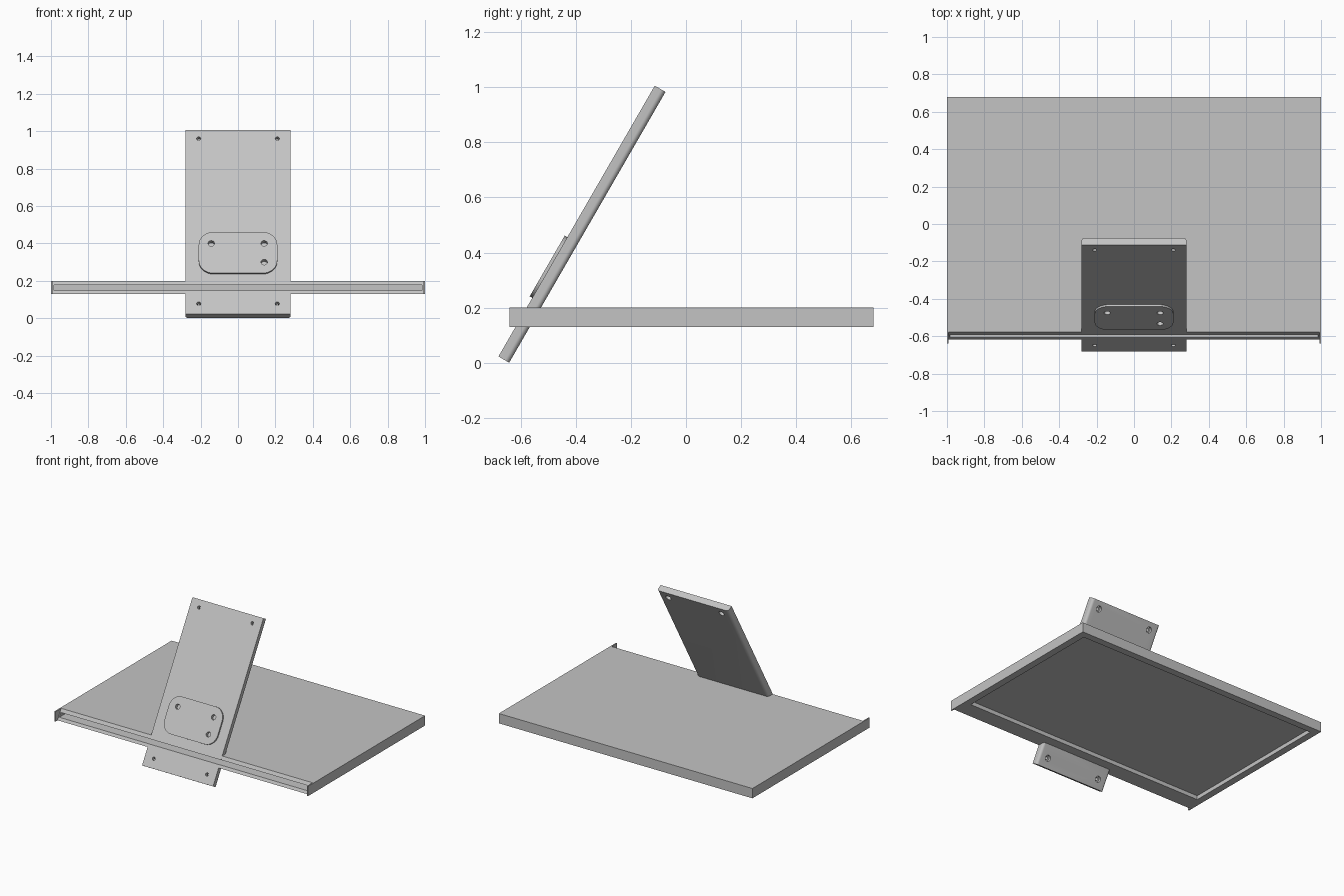
import bpy, bmesh
from math import radians
from mathutils import Matrix, Vector

cube = bpy.data.objects.get("Cube")
if cube:
    bpy.data.objects.remove(cube, do_unlink=True)

grey = bpy.data.materials.new("plain grey")
grey.use_nodes = True
grey.diffuse_color = (0.55, 0.55, 0.55, 1)
grey.node_tree.nodes["Principled BSDF"].inputs["Base Color"].default_value = grey.diffuse_color

# Slope frame: x across, y up the leaning plate, z out of its front face
SIN60 = 0.866
FOOT = 0.022
slope = Matrix.Translation((0, -0.68, FOOT)) @ Matrix.Rotation(radians(60), 4, 'X')
flat = Matrix.Identity(4)


def up_slope(z):
    return (z - FOOT) / SIN60


def add_object(name, bm, frame):
    bm.transform(frame)
    mesh = bpy.data.meshes.new(name)
    bm.to_mesh(mesh)
    bm.free()
    mesh.materials.append(grey)
    obj = bpy.data.objects.new(name, mesh)
    bpy.context.collection.objects.link(obj)
    return obj


def box(name, low, high, frame=flat, round_if=None, radius=0.0):
    """Box between two corners; edges along y or z chosen by a rule are rounded."""
    low, high = Vector(low), Vector(high)
    bm = bmesh.new()
    bmesh.ops.create_cube(bm, size=1)
    for v in bm.verts:
        v.co = (low + high) / 2 + v.co * (high - low)
    if round_if:
        edges = [e for e in bm.edges if round_if(e.verts[0].co, e.verts[1].co)]
        bmesh.ops.bevel(bm, geom=edges, offset=radius, segments=8, profile=0.5, affect='EDGES')
    return add_object(name, bm, frame)


def bore(x, y, low, high, radius):
    bm = bmesh.new()
    bmesh.ops.create_cone(bm, cap_ends=True, segments=32, radius1=radius, radius2=radius,
                          depth=high - low, matrix=Matrix.Translation((x, y, (low + high) / 2)))
    return add_object("hole_cutter", bm, slope)


def cut(obj, cutters):
    for cutter in cutters:
        cutter.hide_render = True
        mod = obj.modifiers.new("cut", 'BOOLEAN')
        mod.operation = 'DIFFERENCE'
        mod.solver = 'EXACT'
        mod.object = cutter
    bpy.context.view_layer.update()
    result = obj.evaluated_get(bpy.context.evaluated_depsgraph_get())
    mesh = bpy.data.meshes.new_from_object(result)
    obj.modifiers.clear()
    obj.data = mesh
    for cutter in cutters:
        bpy.data.objects.remove(cutter, do_unlink=True)


def slot():
    return box("slot_cutter", (-0.985, -0.75, 0.149), (0.985, -0.53, 0.177))


# Tray: slanted front between two thin ears, long slot, shallow recess underneath
tray = box("tray", (-1, -0.64, 0.13), (1, 0.68, 0.2))
cut(tray, [
    box("front_cutter", (-0.991, 0, 0), (0.991, 0.5, 0.3), slope),
    slot(),
    box("recess_cutter", (-0.95, -0.5, 0.05), (0.95, 0.63, 0.158)),
])

# Leaning plate: rounded long edges at the back, counterbored corner holes
THICK = 0.044
plate = box("leaning_plate", (-0.28, 0, -THICK), (0.28, 1.135, 0.001), slope,
            lambda a, b: abs(a.y - b.y) > 1 and a.z < -0.02, 0.018)
cutters = [slot()]
for x in (-0.21, 0.21):
    for z in (0.077, 0.96):
        y = up_slope(z)
        cutters.append(bore(x, y, -0.1, 0.1, 0.011))
        cutters.append(bore(x, y, -0.1, -0.025, 0.02))

# Raised pad with three blind holes running into the plate
pad = box("raised_pad", (-0.21, up_slope(0.235), -0.005), (0.21, up_slope(0.455), 0.012), slope,
          lambda a, b: abs(a.z - b.z) > 0.01, 0.078)
pad_holes = [(-0.143, 0.394), (0.14, 0.394), (0.14, 0.294)]
cutters += [bore(x, up_slope(z), -0.012, 0.1, 0.017) for x, z in pad_holes]
cut(plate, cutters)
cut(pad, [bore(x, up_slope(z), -0.05, 0.1, 0.017) for x, z in pad_holes])

# Smooth the rounded edges, keep the corners sharp
bpy.ops.object.select_all(action='DESELECT')
for obj in (tray, plate, pad):
    obj.select_set(True)
bpy.context.view_layer.objects.active = plate
bpy.ops.object.shade_smooth_by_angle(angle=radians(30))
